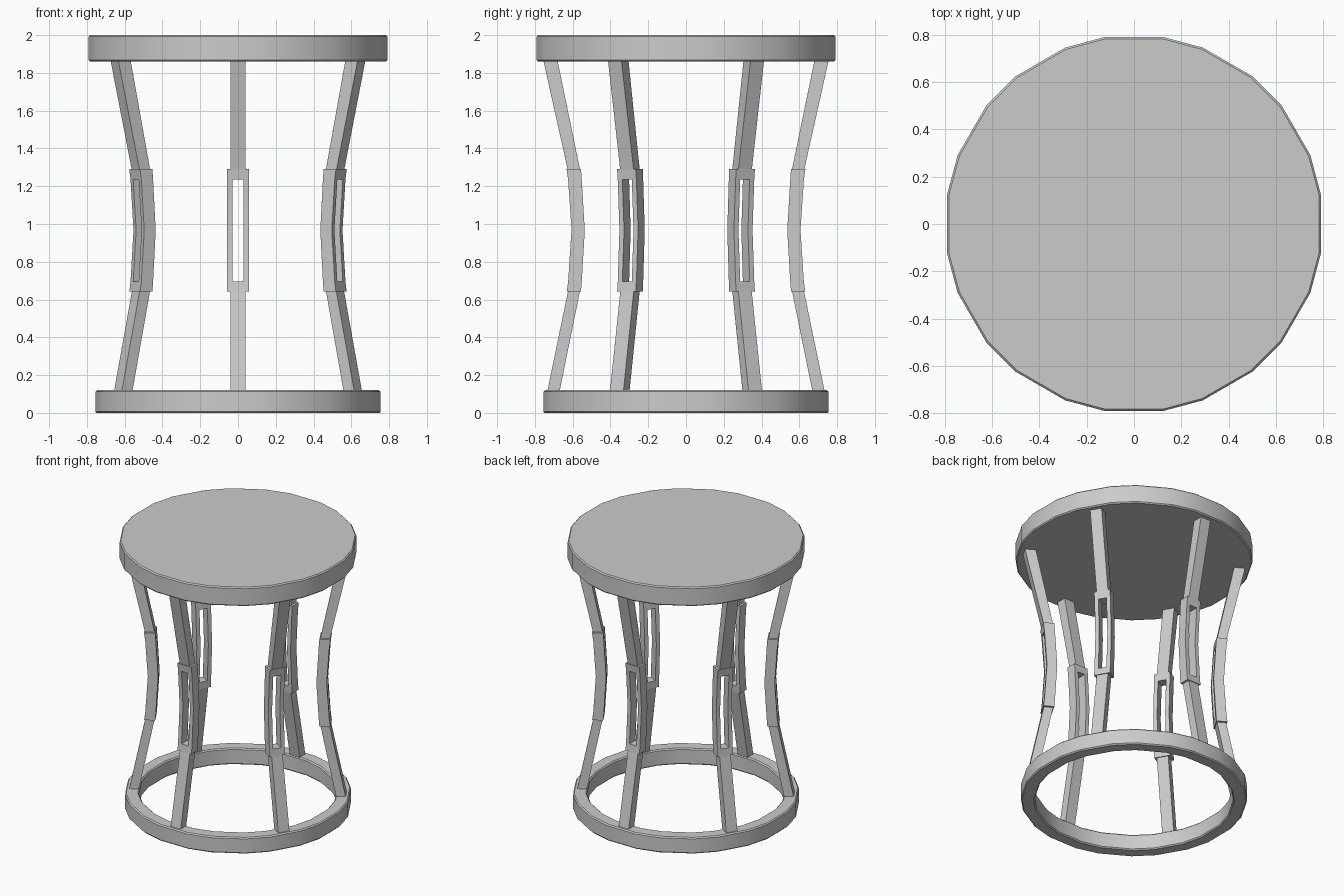
import bpy, bmesh, math
from mathutils import Matrix

if "Cube" in bpy.data.objects:
    bpy.data.objects.remove(bpy.data.objects["Cube"])

# 12-sided outline with cut corners -> 24 unevenly spaced angles
ANGLES = [math.radians(15 + 30 * k + s * 6.3) for k in range(12) for s in (-1, 1)]


def finish(name, bm):
    bmesh.ops.recalc_face_normals(bm, faces=bm.faces)
    mesh = bpy.data.meshes.new(name)
    bm.to_mesh(mesh)
    bm.free()
    mesh.shade_smooth()
    mesh.set_sharp_from_angle(angle=math.radians(30))
    ob = bpy.data.objects.new(name, mesh)
    bpy.context.collection.objects.link(ob)
    return ob


def lathe(name, profile, hollow):
    """Spin (radius, z) points; a hollow profile closes on itself."""
    bm = bmesh.new()
    loops = [[bm.verts.new((r * math.cos(a), r * math.sin(a), z)) for a in ANGLES]
             for r, z in profile]
    n, m = len(ANGLES), len(profile)
    for i in range(m if hollow else m - 1):
        a, b = loops[i], loops[(i + 1) % m]
        for j in range(n):
            k = (j + 1) % n
            bm.faces.new((a[j], a[k], b[k], b[j]))
    if not hollow:
        bm.faces.new(loops[0])
        bm.faces.new(loops[-1])
    return finish(name, bm)


def panel(bm, xs, rows, holes=()):
    """Thick bent panel: columns xs, rows (z, inner radius, outer radius), skipping holes."""
    grid = [[[bm.verts.new((x, -r, z)) for r in (ri, ro)] for x in xs] for z, ri, ro in rows]
    cells = {(i, j) for i in range(len(rows) - 1) for j in range(len(xs) - 1)} - set(holes)
    for i, j in cells:
        c = [grid[i][j], grid[i][j + 1], grid[i + 1][j + 1], grid[i + 1][j]]
        for side in (0, 1):
            bm.faces.new([v[side] for v in c])
        near = [(i - 1, j), (i, j + 1), (i + 1, j), (i, j - 1)]
        for k, cell in enumerate(near):
            if cell not in cells:
                p, q = c[k], c[(k + 1) % 4]
                bm.faces.new((p[0], q[0], q[1], p[1]))


# Seat disc and open base ring with slightly eased edges
B = 0.008
lathe("seat", [(0.80 - B, 1.86), (0.80, 1.86 + B), (0.80, 2 - B), (0.80 - B, 2)], False)
lathe("base_ring", [(0.764 - B, 0), (0.764, B), (0.764, 0.12 - B), (0.764 - B, 0.12),
                    (0.67 + B, 0.12), (0.67, 0.12 - B), (0.67, B), (0.67 + B, 0)], True)

# Six bent legs, each with a slotted middle block
for k in range(6):
    turn = Matrix.Rotation(math.radians(60 * k), 4, 'Z')
    bm = bmesh.new()
    panel(bm, (-0.041, 0.041), [(0.115, 0.669, 0.734), (0.647, 0.561, 0.624)])
    panel(bm, (-0.041, 0.041), [(1.288, 0.561, 0.626), (1.865, 0.68, 0.755)])
    leg = finish(f"leg_{k + 1}", bm)
    bm = bmesh.new()
    panel(bm, (-0.057, -0.029, 0.029, 0.057),
          [(0.643, 0.556, 0.631), (0.695, 0.552, 0.624), (0.967, 0.536, 0.606),
           (1.235, 0.552, 0.624), (1.292, 0.556, 0.632)],
          holes=[(1, 1), (2, 1)])
    block = finish(f"slotted_block_{k + 1}", bm)
    leg.matrix_world = block.matrix_world = turn
